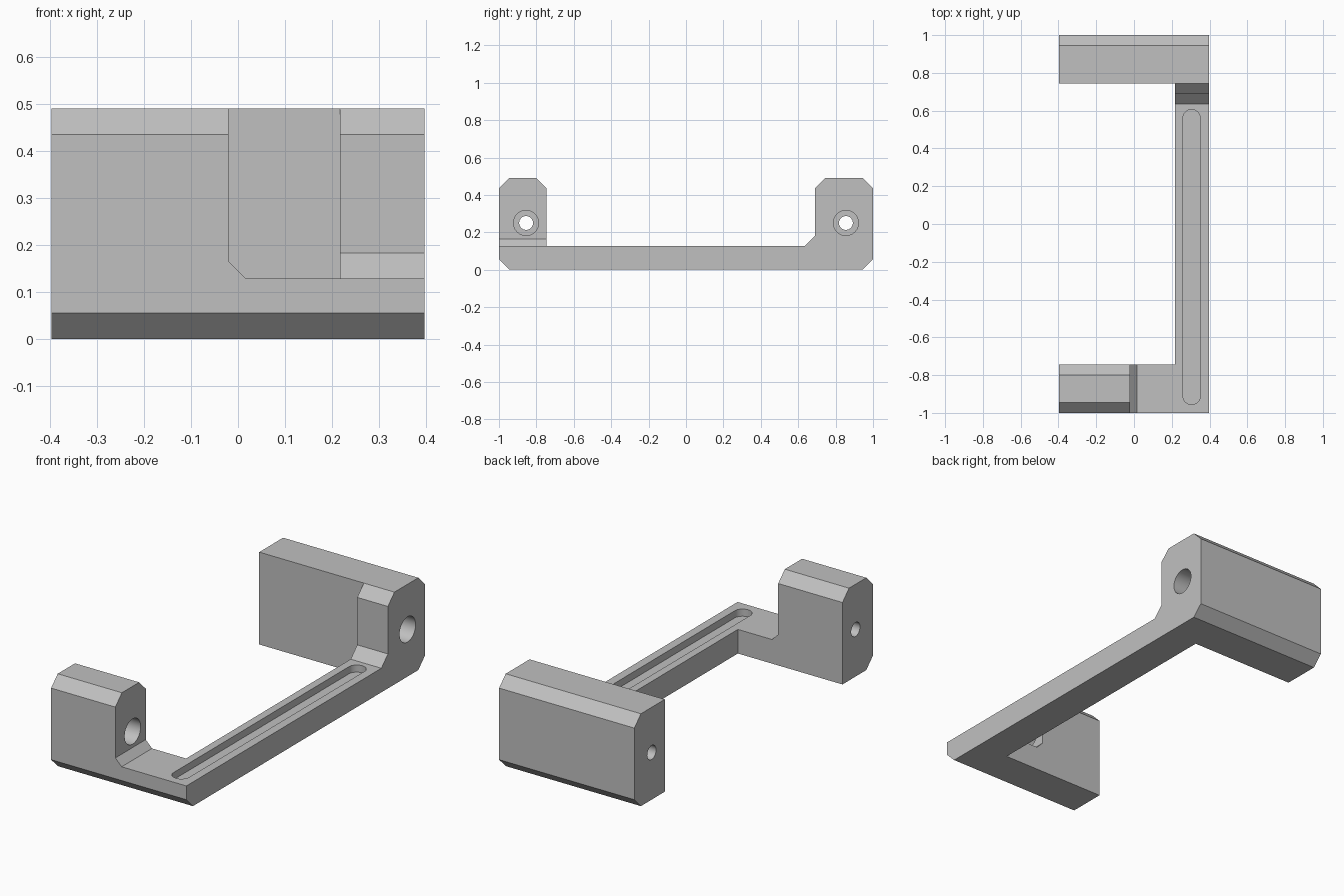
import bpy
import bmesh
import math
from mathutils import Matrix

cube = bpy.data.objects.get("Cube")
if cube:
    bpy.data.objects.remove(cube, do_unlink=True)

HALF_W = 0.397     # half width along x
TOP = 0.49         # block height
BASE = 0.128       # arm thickness
C = 0.055          # chamfer size
ARM_X = 0.217      # inner side of the arm
INNER = 0.745      # inner face of the end blocks

grey = bpy.data.materials.new("grey")
grey.use_nodes = True
colour = (0.53, 0.53, 0.53, 1)
grey.diffuse_color = colour
grey.node_tree.nodes["Principled BSDF"].inputs["Base Color"].default_value = colour


def add_object(name, bm):
    bmesh.ops.recalc_face_normals(bm, faces=bm.faces)
    mesh = bpy.data.meshes.new(name)
    bm.to_mesh(mesh)
    bm.free()
    mesh.materials.append(grey)
    obj = bpy.data.objects.new(name, mesh)
    bpy.context.collection.objects.link(obj)
    return obj


def prism(name, points, axis, start, end):
    """Extrude a 2D outline along x, y or z."""
    bm = bmesh.new()
    place = {"x": lambda a, b: (start, a, b),
             "y": lambda a, b: (a, start, b),
             "z": lambda a, b: (a, b, start)}[axis]
    face = bm.faces.new([bm.verts.new(place(a, b)) for a, b in points])
    ext = bmesh.ops.extrude_face_region(bm, geom=[face])
    step = [end - start if axis == k else 0 for k in "xyz"]
    bmesh.ops.translate(bm, vec=step, verts=[
        v for v in ext["geom"] if isinstance(v, bmesh.types.BMVert)])
    return add_object(name, bm)


def bore(name, y, radius, start, end):
    """Cylinder along x."""
    bm = bmesh.new()
    bmesh.ops.create_cone(
        bm, cap_ends=True, segments=48, radius1=radius, radius2=radius,
        depth=end - start,
        matrix=Matrix.Translation(((start + end) / 2, y, 0.25))
        @ Matrix.Rotation(math.pi / 2, 4, "Y"))
    return add_object(name, bm)


def combine(target, other, operation):
    other.hide_render = True
    mod = target.modifiers.new(operation.lower(), "BOOLEAN")
    mod.operation = operation
    mod.solver = "EXACT"
    mod.object = other
    bpy.context.view_layer.objects.active = target
    bpy.ops.object.modifier_apply(modifier=mod.name)
    bpy.data.objects.remove(other, do_unlink=True)


# Front block: chamfered bar, cut down to a low platform beside the arm
bracket = prism("bracket", [
    (-1 + C, 0), (-INNER, 0), (-INNER, TOP - C), (-INNER - C, TOP),
    (-1 + C, TOP), (-1, TOP - C), (-1, C)], "x", -HALF_W, HALF_W)
notch = prism("notch_cutter", [
    (-0.02, 0.6), (-0.02, BASE + 0.037), (0.017, BASE), (0.5, BASE),
    (0.5, 0.6)], "y", -1.1, -0.6)
combine(bracket, notch, "DIFFERENCE")

# Rear block, chamfered on its outer side only
rear_block = prism("rear_block", [
    (INNER, 0), (1 - C, 0), (1, C), (1, TOP - C), (1 - C, TOP),
    (INNER, TOP)], "x", -HALF_W, HALF_W)

# Arm, rising into a chamfered boss against the rear block
boss = INNER - C
arm = prism("arm", [
    (-0.85, 0), (0.85, 0), (0.85, TOP), (INNER, TOP), (boss, TOP - C),
    (boss, BASE + C), (boss - C, BASE), (-0.85, BASE)], "x", ARM_X, HALF_W)
combine(bracket, arm, "UNION")
combine(bracket, rear_block, "UNION")

# Stepped screw holes through both blocks
for y in (-0.855, 0.855):
    combine(bracket, bore("screw_cutter", y, 0.037, -0.5, 0.5), "DIFFERENCE")
    combine(bracket, bore("head_cutter", y, 0.067, -0.22, 0.5), "DIFFERENCE")

# Shallow round-ended slot along the arm
R = 0.046
outline = []
for centre, first in ((0.56, 0), (-0.91, math.pi)):
    for i in range(17):
        a = first + math.pi * i / 16
        outline.append((0.305 + R * math.cos(a), centre + R * math.sin(a)))
combine(bracket, prism("slot_cutter", outline, "z", BASE - 0.038, 0.2), "DIFFERENCE")

# Merge flat regions and smooth the round walls
bm = bmesh.new()
bm.from_mesh(bracket.data)
bmesh.ops.remove_doubles(bm, verts=bm.verts, dist=0.0001)
bmesh.ops.dissolve_limit(bm, angle_limit=math.radians(1),
                         verts=bm.verts, edges=bm.edges)
bm.to_mesh(bracket.data)
bm.free()
bpy.ops.object.select_all(action="DESELECT")
bracket.select_set(True)
bpy.context.view_layer.objects.active = bracket
bpy.ops.object.shade_smooth_by_angle(angle=math.radians(30))
